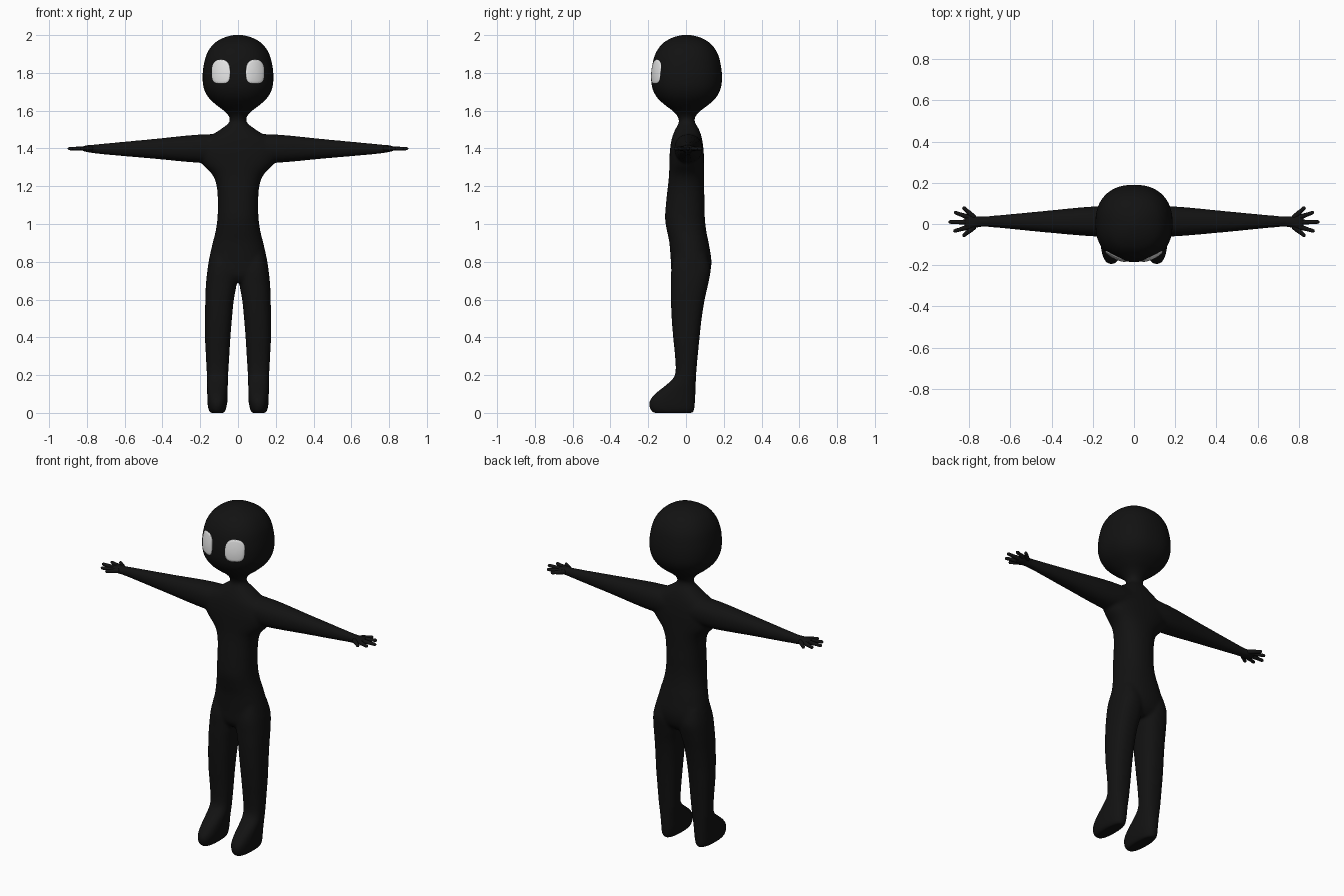
import bpy, bmesh, math
from mathutils import Matrix, Vector
from mathutils.bvhtree import BVHTree

cube = bpy.data.objects.get("Cube")
if cube:
    bpy.data.objects.remove(cube)


def material(name, rgb, rough):
    mat = bpy.data.materials.new(name)
    mat.use_nodes = True
    colour = (*rgb, 1)
    mat.diffuse_color = colour
    bsdf = mat.node_tree.nodes["Principled BSDF"]
    bsdf.inputs["Base Color"].default_value = colour
    bsdf.inputs["Roughness"].default_value = rough
    return mat


BLACK = material("soft_black", (0.006, 0.006, 0.006), 0.7)
WHITE = material("eye_white", (0.8, 0.8, 0.8), 0.5)
MIRROR = Matrix.Diagonal((-1, 1, 1, 1))
ALONG_X = Matrix(((0, 0, 1), (1, 0, 0), (0, 1, 0))).to_4x4()


def superellipse(angle, power):
    c, s = math.cos(angle), math.sin(angle)
    return (math.copysign(abs(c) ** (2 / power), c),
            math.copysign(abs(s) ** (2 / power), s))


def smooth_rows(rows, steps=4):
    """Pass a spline through every column of the section table."""
    out = []
    for i in range(len(rows) - 1):
        quad = [rows[max(i - 1, 0)], rows[i], rows[i + 1], rows[min(i + 2, len(rows) - 1)]]
        for k in range(steps):
            t = k / steps
            out.append([b + t * (c - a) / 2 + t * t * (a - 2.5 * b + 2 * c - d / 2)
                        + t ** 3 * (3 * (b - c) + d - a) / 2
                        for a, b, c, d in zip(*quad)])
    return out + [list(rows[-1])]


def loft(bm, rows, matrix=Matrix(), power=2.2, segs=40):
    """Closed skin over sections given as (height, a_min, a_max, b_min, b_max)."""
    rings = []
    for t, a0, a1, b0, b1 in smooth_rows(rows):
        ring = []
        for k in range(segs):
            u, v = superellipse(math.tau * k / segs, power)
            p = Vector(((a0 + a1 + u * (a1 - a0)) / 2, (b0 + b1 + v * (b1 - b0)) / 2, t))
            ring.append(bm.verts.new(matrix @ p))
        rings.append(ring)
    for low, high in zip(rings, rings[1:]):
        for k in range(segs):
            j = (k + 1) % segs
            bm.faces.new((low[k], low[j], high[j], high[k]))
    bm.faces.new(rings[0][::-1])
    bm.faces.new(rings[-1])


def finish(name, bm, mat):
    bmesh.ops.recalc_face_normals(bm, faces=bm.faces)
    mesh = bpy.data.meshes.new(name)
    bm.to_mesh(mesh)
    bm.free()
    mesh.materials.append(mat)
    mesh.shade_smooth()
    obj = bpy.data.objects.new(name, mesh)
    bpy.context.collection.objects.link(obj)
    return obj


# Head: height, radius
HEAD = [(1.54, .04), (1.57, .048), (1.6, .075), (1.63, .115), (1.67, .157), (1.72, .182),
        (1.78, .188), (1.84, .182), (1.9, .166), (1.95, .133), (1.98, .09), (1.996, .045), (2.002, .01)]
# Torso: height, half width, front, back
TORSO = [(.69, .12, -.05, .09), (.73, .16, -.075, .122), (.8, .156, -.08, .135), (.9, .134, -.088, .12),
         (.96, .119, -.1, .108), (1.03, .109, -.111, .1), (1.12, .107, -.105, .098),
         (1.2, .113, -.096, .096), (1.26, .135, -.09, .096), (1.32, .19, -.088, .095),
         (1.38, .215, -.086, .094), (1.44, .19, -.078, .087), (1.48, .125, -.066, .077),
         (1.51, .08, -.052, .064), (1.54, .046, -.037, .047), (1.58, .046, -.037, .047)]
# Leg and foot: height, inner, outer, front, back
LEG = [(0, .072, .147, -.172, .036), (.02, .064, .157, -.19, .045), (.06, .056, .162, -.194, .048),
       (.1, .055, .163, -.165, .05), (.14, .054, .164, -.115, .051), (.18, .053, .164, -.07, .053),
       (.22, .051, .166, -.055, .055), (.3, .046, .17, -.058, .062), (.4, .04, .175, -.068, .072),
       (.5, .032, .175, -.076, .083), (.6, .022, .173, -.08, .099), (.68, .008, .17, -.08, .117),
       (.76, .008, .161, -.078, .13), (.84, .02, .143, -.06, .11)]
# Arm and palm: distance out, back and forward extents, lower and upper extents
ARM = [(0, -.065, .088, 1.33, 1.475), (.2, -.06, .085, 1.324, 1.474), (.45, -.039, .062, 1.346, 1.45),
       (.7, -.015, .039, 1.367, 1.427), (.76, -.018, .038, 1.374, 1.421),
       (.8, -.032, .048, 1.381, 1.417), (.825, -.02, .036, 1.386, 1.412)]

# Body: overlapping skins fused and relaxed into one surface
bm = bmesh.new()
loft(bm, [(z, -r, r, .003 - r, .003 + r) for z, r in HEAD], power=2.3)
loft(bm, [(z, -w, w, f, b) for z, w, f, b in TORSO])
for side in (Matrix(), MIRROR):
    loft(bm, LEG, side, 2.4)
    loft(bm, ARM, side @ ALONG_X)
body = finish("body", bm, BLACK)
remesh = body.modifiers.new("fuse", 'REMESH')
remesh.mode = 'VOXEL'
remesh.voxel_size = 0.008
remesh.use_smooth_shade = True
relax = body.modifiers.new("relax", 'SMOOTH')
relax.factor = 0.5
relax.iterations = 10
graph = bpy.context.evaluated_depsgraph_get()
fused = bpy.data.meshes.new_from_object(body.evaluated_get(graph))
body.modifiers.clear()
body.data = fused
fused.materials.clear()
fused.materials.append(BLACK)
fused.shade_smooth()

# Fingers: spread tapered rods with rounded tips
TIPS = {"thumb": (.832, -.06), "index_finger": (.878, -.036), "middle_finger": (.902, .01),
        "ring_finger": (.875, .058), "little_finger": (.832, .083)}
for name, (x, y) in TIPS.items():
    root = Vector((.775, .008 + (y - .01) * .3, 1.4))
    reach = Vector((x, y, 1.399)) - root
    matrix = Matrix.Translation(root) @ reach.to_track_quat('Z', 'Y').to_matrix().to_4x4()
    profile = [(0, .013), (.4, .012), (.7, .0095), (.9, .009), (.97, .006), (1, .001)]
    bm = bmesh.new()
    loft(bm, [(t * reach.length, -r, r, -r, r) for t, r in profile], matrix, 2, 14)
    finger = finish(name, bm, BLACK)
    finger.modifiers.new("both_hands", 'MIRROR')

# Eyes: thin plates that follow the face, flatter along the bottom
surface = BVHTree.FromPolygons([v.co for v in fused.vertices], [p.vertices for p in fused.polygons])


def on_face(x, z, lift):
    hit = surface.ray_cast(Vector((x, -1, z)), Vector((0, 1, 0)))[0]
    return Vector((x, hit.y - lift, z))


for name, sign in (("left_eye", 1), ("right_eye", -1)):
    bm = bmesh.new()
    cx, cz, segs = sign * .09, 1.807, 40
    rings = []
    for scale, lift in ((.2, .004), (.4, .004), (.6, .004), (.8, .004), (.96, .004), (1, .002), (1, -.003)):
        ring = []
        for k in range(segs):
            angle = math.tau * k / segs
            u, v = superellipse(angle, 2.5 if angle < math.pi else 3.6)
            ring.append(bm.verts.new(on_face(cx + u * scale * .048, cz + v * scale * .063, lift)))
        rings.append(ring)
    bm.faces.new(rings[0])
    for inner, outer in zip(rings, rings[1:]):
        for k in range(segs):
            j = (k + 1) % segs
            bm.faces.new((inner[k], inner[j], outer[j], outer[k]))
    bm.faces.new(rings[-1])
    finish(name, bm, WHITE)
